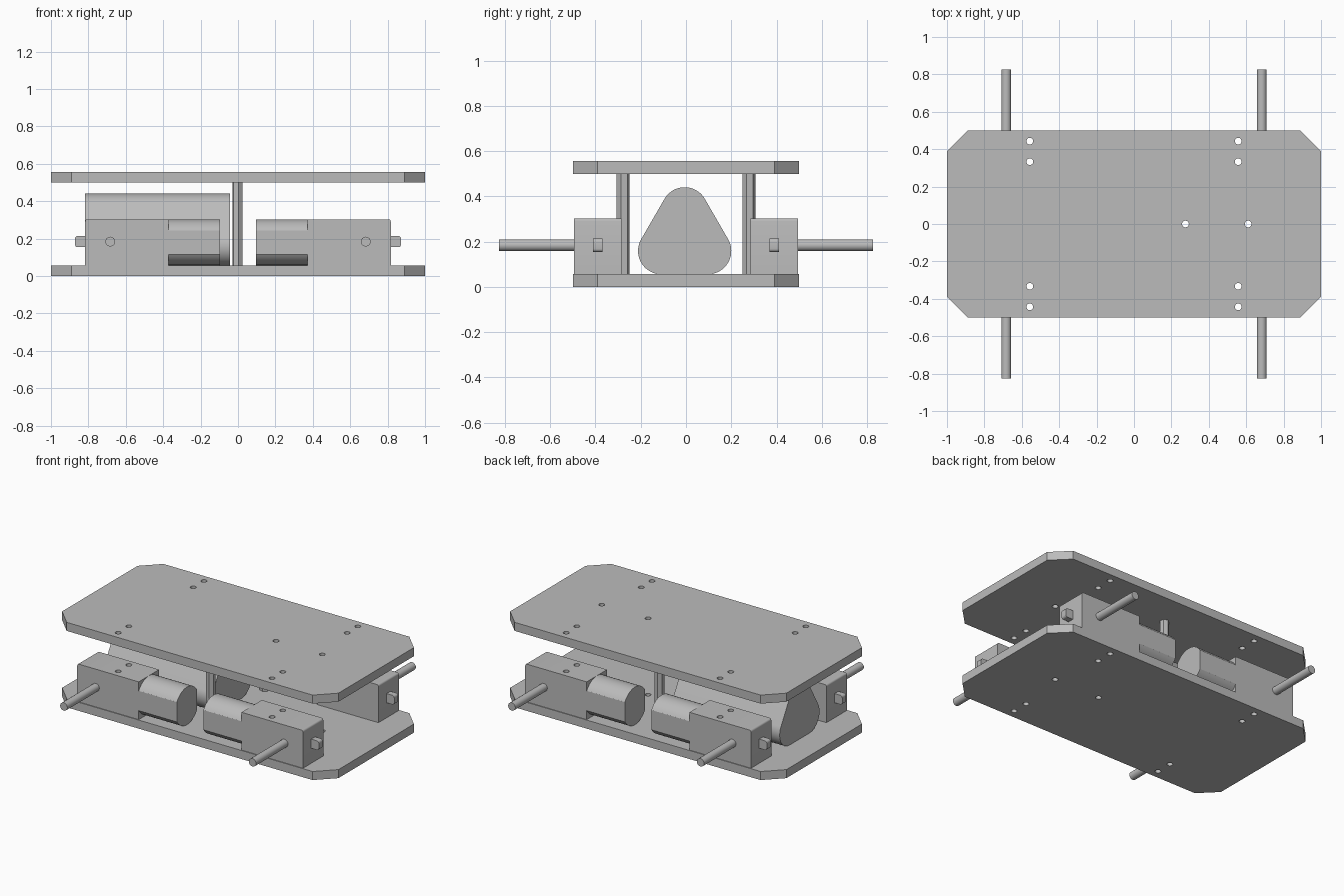
import bpy, bmesh, math
from math import cos, sin, pi, sqrt
from mathutils import Vector

cube = bpy.data.objects.get("Cube")
if cube:
    bpy.data.objects.remove(cube, do_unlink=True)

grey = bpy.data.materials.new("matte grey")
grey.use_nodes = True
GREY = (0.5, 0.5, 0.5, 1)
grey.diffuse_color = GREY
grey.node_tree.nodes["Principled BSDF"].inputs["Base Color"].default_value = GREY


def arc(cu, cv, r, start, end, n):
    """Points along an arc, angles in degrees."""
    angles = [math.radians(start + (end - start) * i / n) for i in range(n + 1)]
    return [(cu + r * cos(a), cv + r * sin(a)) for a in angles]


def circle(cu, cv, r, n, start=0):
    return arc(cu, cv, r, start, start + 360, n)[:-1]


def prism(name, outlines, axis, low, high):
    """Extrude one or more closed outlines along an axis into one object."""
    place = {"x": lambda u, v, w: (w, u, v),
             "y": lambda u, v, w: (u, w, v),
             "z": lambda u, v, w: (u, v, w)}[axis]
    bm = bmesh.new()
    for outline in outlines:
        face = bm.faces.new([bm.verts.new(place(u, v, low)) for u, v in outline])
        ext = bmesh.ops.extrude_face_region(bm, geom=[face])
        new = [g for g in ext["geom"] if isinstance(g, bmesh.types.BMVert)]
        bmesh.ops.translate(bm, verts=new, vec=Vector(place(0, 0, high - low)))
        if face.is_valid and len(face.edges[0].link_faces) < 2:
            bm.faces.new(list(reversed(face.verts)))
    bmesh.ops.recalc_face_normals(bm, faces=bm.faces)
    mesh = bpy.data.meshes.new(name)
    bm.to_mesh(mesh)
    bm.free()
    mesh.materials.append(grey)
    obj = bpy.data.objects.new(name, mesh)
    bpy.context.collection.objects.link(obj)
    return obj


def drill(obj):
    """Cut the screw holes and bake the result into the mesh."""
    mod = obj.modifiers.new("screw holes", "BOOLEAN")
    mod.object, mod.operation, mod.solver = cutter, "DIFFERENCE", "EXACT"
    deps = bpy.context.evaluated_depsgraph_get()
    baked = bpy.data.meshes.new_from_object(obj.evaluated_get(deps))
    obj.modifiers.clear()
    obj.data = baked


# Screw hole cutter
spots = [(0.275, 0), (0.61, 0)]
spots += [(sx * 0.557, sy * y) for sx in (-1, 1) for sy in (-1, 1) for y in (0.333, 0.443)]
cutter = prism("hole_cutter", [circle(x, y, 0.018, 20) for x, y in spots], "z", -0.1, 0.7)
cutter.hide_render = True

parts = []

# Chassis plates with clipped corners
C = 0.11
plate = [(1, C - 0.5), (1, 0.5 - C), (1 - C, 0.5), (C - 1, 0.5),
         (-1, 0.5 - C), (-1, C - 0.5), (C - 1, -0.5), (1 - C, -0.5)]
T = 0.056
for name, base in (("bottom_plate", 0), ("top_plate", 0.5)):
    obj = prism(name, [plate], "z", base, base + T)
    drill(obj)
    parts.append(obj)

# Four geared motors, one near each corner
R, HALF, TOP, MID = 0.123, 0.105, 0.303, 0.39
AXLE = 0.184
flat = math.degrees(math.acos(HALF / R))
for sx, side in ((1, "left"), (-1, "right")):
    for sy, end in ((-1, "front"), (1, "back")):
        tag = f"{end}_{side}_"
        cy = sy * MID

        def along_x(name, outline, a, b):
            return prism(tag + name, [outline], "x", min(sx * a, sx * b), max(sx * a, sx * b))

        # Gearbox with softened outer corners
        box = [(sx * 0.372, T), (sx * 0.817, T)]
        box += [(sx * u, v) for u, v in arc(0.805, TOP - 0.012, 0.012, 0, 90, 4)]
        box += [(sx * 0.372, TOP)]
        gearbox = prism(tag + "gearbox", [box], "y", cy - HALF, cy + HALF)
        drill(gearbox)
        # Motor can: round with two flat sides
        cz = TOP - R
        can = arc(cy, cz, R, flat, 180 - flat, 20) + arc(cy, cz, R, 180 + flat, 360 - flat, 20)
        motor = along_x("motor", can, 0.096, 0.372)
        # Mounting tab with rounded tip
        tip = [(0.815, AXLE - 0.03)] + arc(0.857, AXLE - 0.015, 0.015, -90, 0, 5)
        tip += arc(0.857, AXLE + 0.015, 0.015, 0, 90, 5) + [(0.815, AXLE + 0.03)]
        tab = prism(tag + "tab", [[(sx * u, v) for u, v in tip]], "y", cy - 0.02, cy + 0.02)
        # Wheel axle
        ends = sorted((sy * 0.48, sy * 0.826))
        axle = prism(tag + "axle", [circle(sx * 0.683, AXLE, 0.026, 24)], "y", *ends)
        parts += [gearbox, motor, tab, axle]

# Battery pack: a skin around three stacked cells
r, by = 0.103, -0.006
low = T + r
skin = arc(by + r, low, r, -90, 30, 20)
skin += arc(by, low + r * sqrt(3), r, 30, 150, 20)
skin += arc(by - r, low, r, 150, 270, 20)
parts.append(prism("battery_pack", [skin], "x", -0.818, -0.043))

# Hexagonal standoffs between the plates
for sy, end in ((-1, "front"), (1, "back")):
    parts.append(prism(end + "_standoff", [circle(-0.002, sy * 0.278, 0.029, 6, 40)], "z", T, 0.5))

# Smooth curved sides, crisp edges
for obj in parts:
    obj.data.shade_smooth()
    obj.data.set_sharp_from_angle(angle=math.radians(30))

bpy.data.objects.remove(cutter, do_unlink=True)
